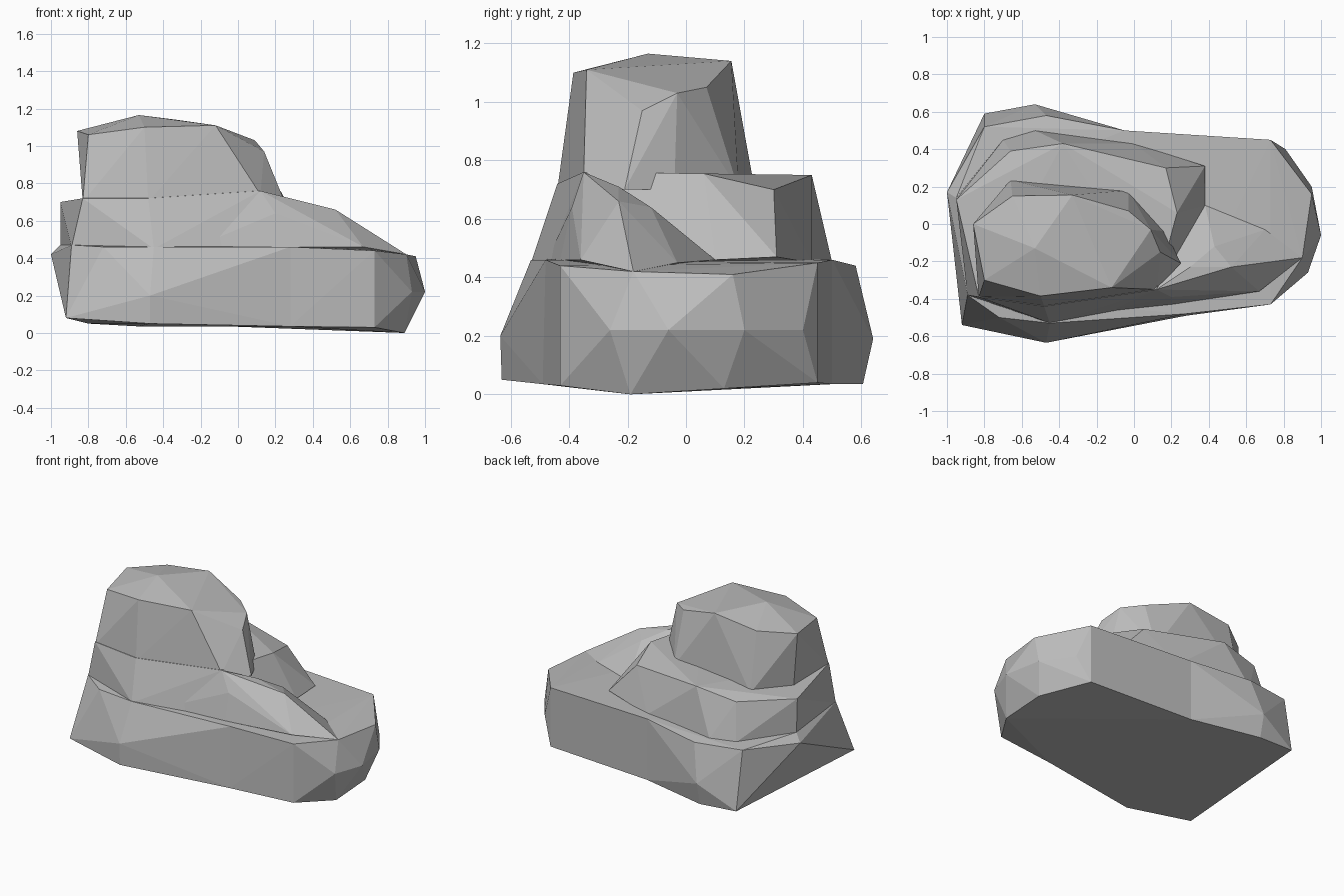
import bpy
import bmesh

default_cube = bpy.data.objects.get("Cube")
if default_cube:
    bpy.data.objects.remove(default_cube, do_unlink=True)


def make_material(name, colour):
    material = bpy.data.materials.new(name)
    material.use_nodes = True
    material.diffuse_color = colour
    shader = material.node_tree.nodes["Principled BSDF"]
    shader.inputs["Base Color"].default_value = colour
    shader.inputs["Roughness"].default_value = 0.9
    return material


stone_grey = make_material("stone grey", (0.5, 0.5, 0.5, 1))


def chiselled_block(name, *rings):
    """Wrap rings of corner points in a flat-faced, faceted stone block."""
    bm = bmesh.new()
    for ring in rings:
        for corner in ring:
            bm.verts.new(corner)
    hull = bmesh.ops.convex_hull(bm, input=bm.verts)
    unused = {v for v in hull["geom_interior"] + hull["geom_unused"]
              if isinstance(v, bmesh.types.BMVert)}
    bmesh.ops.delete(bm, geom=list(unused), context="VERTS")
    bmesh.ops.recalc_face_normals(bm, faces=bm.faces)
    mesh = bpy.data.meshes.new(name)
    bm.to_mesh(mesh)
    bm.free()
    mesh.materials.append(stone_grey)
    block = bpy.data.objects.new(name, mesh)
    bpy.context.collection.objects.link(block)
    return block


# Broad base in two halves that meet at a pinched waist
waist_seam = [(-.05, .5, .035), (-.05, .5, .46), (.28, -.49, .035), (.28, -.48, .46)]
wide_foot = [(-.92, -.54, .08), (-.47, -.63, .05), (-.53, .605, .035), (-.8, .59, .05)]
wide_middle = [(-.47, -.635, .2), (-.53, .64, .19), (-1, .17, .42)]
wide_rim = [(-.89, -.38, .47), (-.72, -.5, .46), (-.45, -.53, .46),
            (-.47, .58, .44), (-.8, .52, .45), (-.95, .14, .47)]
chiselled_block("base_wide_end", wide_foot, wide_middle, wide_rim, waist_seam)

low_foot = [(.73, -.43, .03), (.89, -.19, 0), (.89, .13, .02), (.73, .45, .04)]
low_middle = [(.93, -.26, .22), (1, -.06, .22), (.95, .2, .22), (.81, .4, .22)]
low_rim = [(.73, -.43, .44), (.9, -.18, .42), (.95, .16, .41), (.73, .45, .45)]
chiselled_block("base_low_end", low_foot, low_middle, low_rim, waist_seam)

# Middle tier, set back from the rim on the rear and sides
tier_foot = [(-.89, -.38, .46), (-.45, -.53, .45), (.2, -.41, .45), (.38, .1, .46),
             (.38, .31, .47), (0, .43, .45), (-.53, .5, .45), (-.7, .45, .45),
             (-.95, .14, .46)]
tier_top = [(-.83, -.39, .72), (-.48, -.44, .72), (.12, -.35, .76), (.23, .06, .755),
            (.17, .3, .7), (-.38, .43, .75), (-.66, .39, .7), (-.95, .13, .7)]
chiselled_block("middle_tier", tier_foot, tier_top)

# Sloping shoulder running down to the low end
shoulder_foot = [(-.25, -.48, .45), (.2, -.43, .46), (.67, -.36, .46), (.9, -.18, .42),
                 (.7, -.03, .45), (.38, .1, .46)]
shoulder_ridge = [(.12, -.35, .76), (.2, -.39, .64), (.3, -.23, .71), (.52, -.23, .66),
                  (.43, -.12, .64)]
chiselled_block("sloping_shoulder", shoulder_foot, shoulder_ridge)

# Upper tower with a slightly domed cap
tower_foot = [(-.83, -.39, .7), (-.48, -.44, .7), (.12, -.35, .74), (.25, -.21, .7),
              (.17, -.04, .7), (-.03, .18, .7), (-.66, .235, .7), (-.83, 0, .7)]
tower_crown = [(-.8, -.3, 1.06), (-.5, -.385, 1.1), (-.12, -.34, 1.11), (.14, -.15, .97),
               (.09, -.03, 1.03), (-.03, .07, 1.05), (-.33, .155, 1.14),
               (-.65, .15, 1.1), (-.86, 0, 1.08)]
tower_peak = [(-.53, -.13, 1.165)]
chiselled_block("upper_tower", tower_foot, tower_crown, tower_peak)
